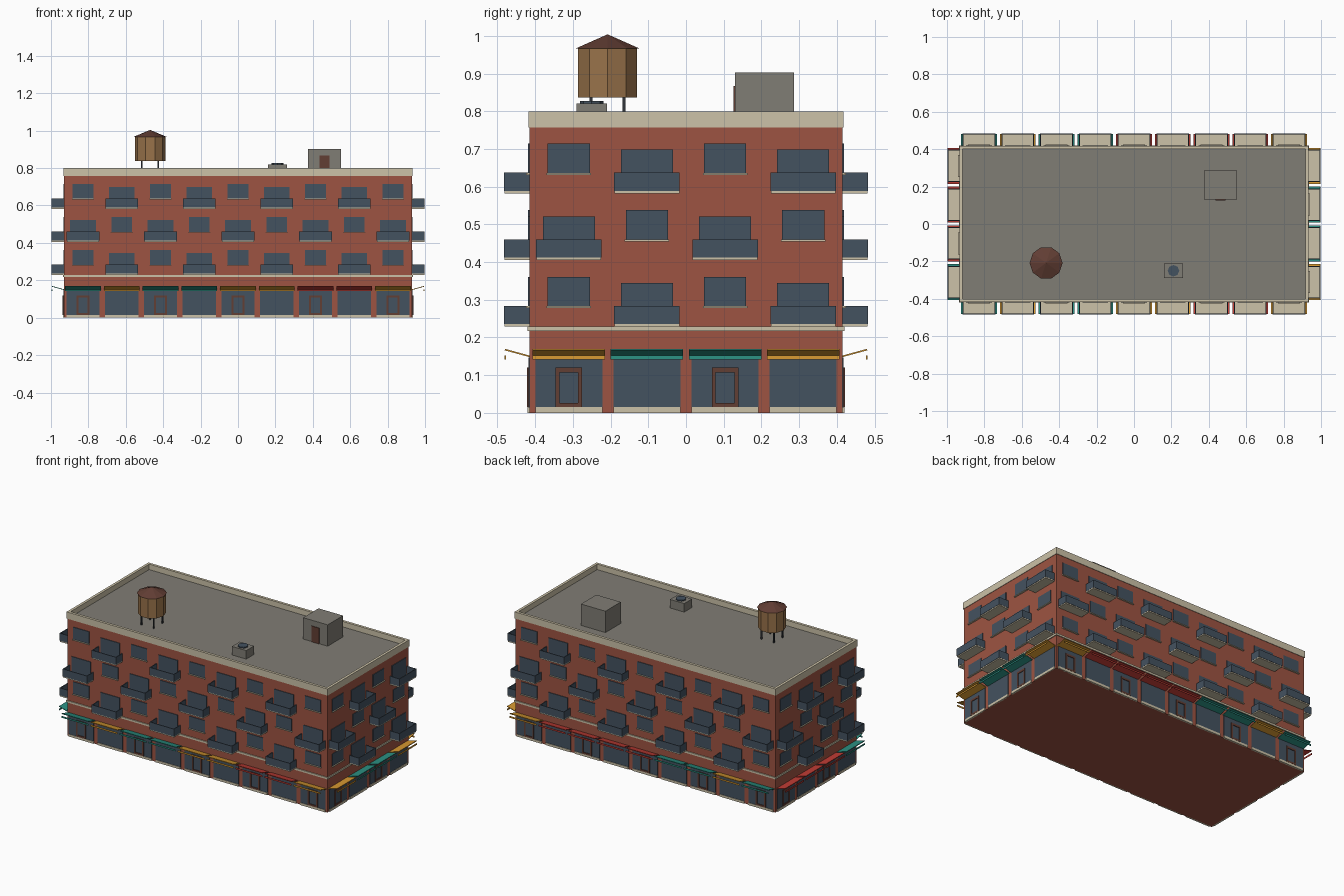
import bpy, bmesh, math
from mathutils import Matrix, Vector

if "Cube" in bpy.data.objects:
    bpy.data.objects.remove(bpy.data.objects["Cube"])


def material(name, r, g, b):
    lin = [((c / 255 + 0.055) / 1.055) ** 2.4 for c in (r, g, b)]
    m = bpy.data.materials.new(name)
    m.diffuse_color = (*lin, 1)
    m.use_nodes = True
    m.node_tree.nodes["Principled BSDF"].inputs["Base Color"].default_value = m.diffuse_color
    return m


MAT = {
    "brick": material("brick", 158, 84, 66),
    "cream": material("cream stone", 204, 194, 168),
    "glass": material("blue grey glass", 68, 82, 96),
    "grey": material("roof grey", 128, 125, 117),
    "teal": material("teal canvas", 44, 146, 132),
    "yellow": material("yellow canvas", 218, 155, 50),
    "red": material("red canvas", 196, 62, 54),
    "wood": material("tank wood", 152, 114, 74),
    "brown": material("dark brown", 98, 62, 52),
    "metal": material("dark metal", 48, 52, 58),
}
PARTS = {}


def part(name, mat):
    """Mesh collected under one part name."""
    if name not in PARTS:
        PARTS[name] = (bmesh.new(), MAT[mat])
    return PARTS[name][0]


def box(name, mat, lo, hi, frame=Matrix()):
    lo, hi = Vector(lo), Vector(hi)
    m = frame @ Matrix.Translation((lo + hi) / 2) @ Matrix.Diagonal((*(hi - lo), 1))
    bmesh.ops.create_cube(part(name, mat), size=1, matrix=m)


def cone(name, mat, x, y, z0, z1, r0, r1, sides, turn=0.0):
    m = Matrix.Translation((x, y, (z0 + z1) / 2)) @ Matrix.Rotation(turn, 4, "Z")
    bmesh.ops.create_cone(part(name, mat), cap_ends=True, segments=sides,
                          radius1=r0, radius2=r1, depth=z1 - z0, matrix=m)


HX, HY, PITCH = 0.93, 0.415, 0.2072
DECK = 0.765

# Main block and roof deck
box("brick_body", "brick", (-HX, -HY, 0), (HX, HY, DECK - 0.005))
box("roof_deck", "grey", (-HX + 0.01, -HY + 0.01, DECK - 0.006), (HX - 0.01, HY - 0.01, DECK))


def shopfront(f, u, colour, door):
    """Ground floor bay: glass, stone plinth, door and awning."""
    def b(name, mat, u0, u1, o0, o1, z0, z1):
        box(name, mat, (u + u0, -o1, z0), (u + u1, -o0, z1), f)
    b("shop_glass", "glass", -0.089, 0.089, -0.005, 0.003, 0.014, 0.147)
    b("shop_plinth", "cream", -0.089, 0.089, -0.005, 0.006, 0, 0.015)
    if door:
        for s in (-1, 1):
            b("door_frame", "brown", s * 0.030 - 0.005, s * 0.030 + 0.005, 0, 0.007, 0.015, 0.12)
        b("door_frame", "brown", -0.025, 0.025, 0, 0.007, 0.107, 0.12)
        b("door_frame", "brown", -0.025, 0.025, 0, 0.007, 0.015, 0.026)
    # Canopy rises outward, with a narrow strip below its outer edge
    tilt = math.atan2(0.018, 0.066)
    hinge = f @ Matrix.Translation((u, 0, 0.150)) @ Matrix.Rotation(-tilt, 4, "X")
    box(colour + "_awning", colour, (-0.096, -0.068, -0.002), (0.096, 0.002, 0.002), hinge)
    b(colour + "_awning", colour, -0.096, 0.096, 0.063, 0.066, 0.142, 0.152)


def window(f, u, z):
    """Plain window with a sill."""
    box("window_glass", "glass", (u - 0.056, -0.004, z + 0.047), (u + 0.056, 0.005, z + 0.125), f)
    box("window_sill", "cream", (u - 0.059, -0.010, z + 0.042), (u + 0.059, 0.005, z + 0.047), f)


def balcony(f, u, z):
    """Balcony window, stone slab and thin glass railing."""
    box("window_glass", "glass", (u - 0.069, -0.004, z), (u + 0.069, 0.005, z + 0.109), f)
    box("balcony_slab", "cream", (u - 0.086, -0.066, z - 0.007), (u + 0.086, 0.005, z), f)
    box("balcony_railing", "glass", (u - 0.087, -0.068, z), (u + 0.087, -0.063, z + 0.048), f)
    for s in (-1, 1):
        c = u + s * 0.0845
        box("balcony_railing", "glass", (c - 0.0025, -0.064, z), (c + 0.0025, 0, z + 0.048), f)


# Each side: turn, wall distance, half length, awning colours left to right
SIDES = [
    (0, HY, HX, "teal yellow teal teal yellow yellow red red yellow"),
    (90, HX, HY, "yellow teal teal yellow"),
    (180, HY, HX, "yellow red red red red teal teal yellow teal"),
    (270, HX, HY, "red red red teal"),
]
for turn, dist, half, colours in SIDES:
    f = Matrix.Rotation(math.radians(turn), 4, "Z") @ Matrix.Translation((0, -dist, 0))
    colours = colours.split()
    n = len(colours)
    for i, colour in enumerate(colours):
        u = (i - (n - 1) / 2) * PITCH
        shopfront(f, u, colour, i % 2 == 0)
        for floor in range(3):
            z = 0.236 + 0.1765 * floor
            (balcony if (i + floor) % 2 else window)(f, u, z)
    # Belt course and parapet, mitred by overlap at the corners
    box("belt_course", "cream", (-half - 0.006, -0.006, 0.217), (half + 0.006, 0.004, 0.229), f)
    box("parapet", "cream", (-half - 0.003, -0.003, 0.757), (half + 0.003, 0.014, 0.80), f)

# Stair house with door
box("stair_house", "grey", (0.375, 0.13, DECK), (0.55, 0.287, 0.903))
box("stair_door", "brown", (0.436, 0.126, DECK), (0.49, 0.132, 0.867))

# Roof vent unit with fan
box("vent_unit", "grey", (0.16, -0.29, DECK), (0.262, -0.21, 0.82))
cone("vent_fan", "glass", 0.211, -0.25, 0.82, 0.827, 0.031, 0.031, 8)

# Water tank on four legs
TX, TY = -0.47, -0.208
for sx in (-1, 1):
    for sy in (-1, 1):
        x, y = TX + sx * 0.044, TY + sy * 0.044
        box("tank_leg", "metal", (x - 0.004, y - 0.004, DECK), (x + 0.004, y + 0.004, 0.84))
cone("tank_barrel", "wood", TX, TY, 0.837, 0.968, 0.082, 0.082, 10, math.pi / 2)
cone("tank_roof", "brown", TX, TY, 0.967, 1.004, 0.088, 0.0, 10, math.pi / 2)

# Turn the collected meshes into objects
for name, (bm, mat) in PARTS.items():
    me = bpy.data.meshes.new(name)
    bmesh.ops.recalc_face_normals(bm, faces=bm.faces)
    bm.to_mesh(me)
    bm.free()
    me.materials.append(mat)
    bpy.context.collection.objects.link(bpy.data.objects.new(name, me))
